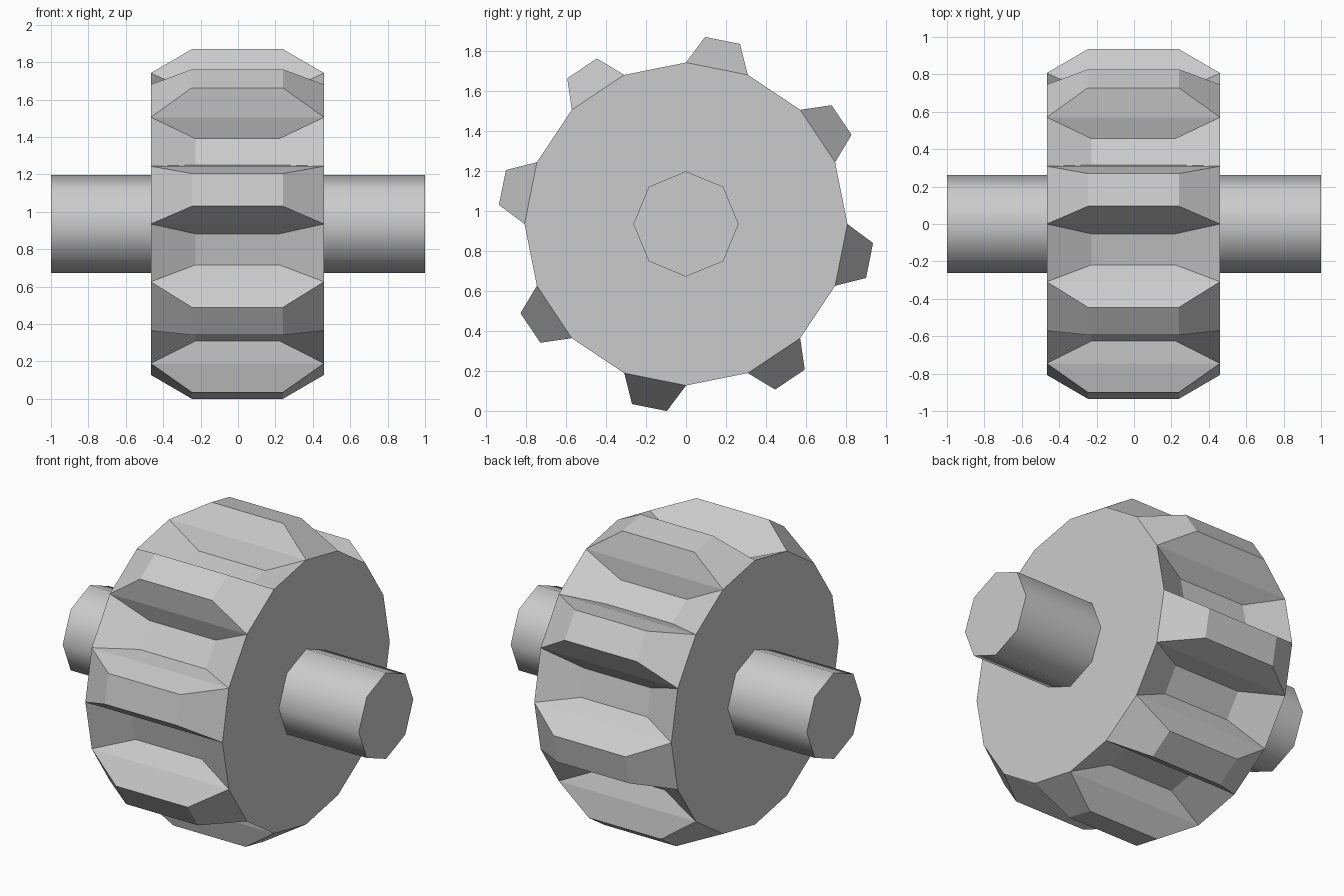
import bpy
import bmesh
import math
from mathutils import Matrix, Vector

CENTRE_Z = 0.935
SIDES = 16

default = bpy.data.objects.get("Cube")
if default:
    bpy.data.objects.remove(default, do_unlink=True)

steel = bpy.data.materials.new("plain_grey")
steel.use_nodes = True
grey = (0.6, 0.6, 0.6, 1.0)
steel.diffuse_color = grey
steel.node_tree.nodes["Principled BSDF"].inputs["Base Color"].default_value = grey


def x_cylinder(sides, radius, length):
    """Capped cylinder lying along x."""
    bm = bmesh.new()
    bmesh.ops.create_cone(bm, cap_ends=True, segments=sides, radius1=radius,
                          radius2=radius, depth=length,
                          matrix=Matrix.Rotation(math.pi / 2, 4, "Y"))
    return bm


def finish(bm, name, x=0.0):
    bmesh.ops.recalc_face_normals(bm, faces=bm.faces)
    mesh = bpy.data.meshes.new(name)
    bm.to_mesh(mesh)
    bm.free()
    mesh.materials.append(steel)
    obj = bpy.data.objects.new(name, mesh)
    obj.location = (x, 0, CENTRE_Z)
    bpy.context.collection.objects.link(obj)
    return obj


# Gear wheel: alternate rim faces are raised into teeth or sunk into grooves
gear = x_cylinder(SIDES, 0.807, 0.926)
rim = [f for f in gear.faces if abs(f.normal.x) < 0.5]
bmesh.ops.inset_individual(gear, faces=rim, thickness=0.02)
step = 2 * math.pi / SIDES
for face in rim:
    mid = face.calc_center_median()
    angle = math.atan2(mid.y, mid.z)
    outward = Vector((0, math.sin(angle), math.cos(angle)))
    along = Vector((0, math.cos(angle), -math.sin(angle)))
    is_tooth = math.floor(angle / step) % 2 == 0
    reach, half_width, half_length = (0.9355, 0.089, 0.243) if is_tooth else (0.695, 0.0845, 0.224)
    for v in face.verts:
        side = math.copysign(half_width, (v.co - mid).dot(along))
        end = math.copysign(half_length, v.co.x)
        v.co = outward * reach + along * side + Vector((end, 0, 0))
finish(gear, "gear_wheel", -0.003)

# Axle: eight-sided rod with smooth sides and flat ends
axle = finish(x_cylinder(8, 0.263, 2.0), "axle")
bpy.ops.object.select_all(action="DESELECT")
axle.select_set(True)
bpy.context.view_layer.objects.active = axle
bpy.ops.object.shade_smooth_by_angle(angle=math.radians(60))
